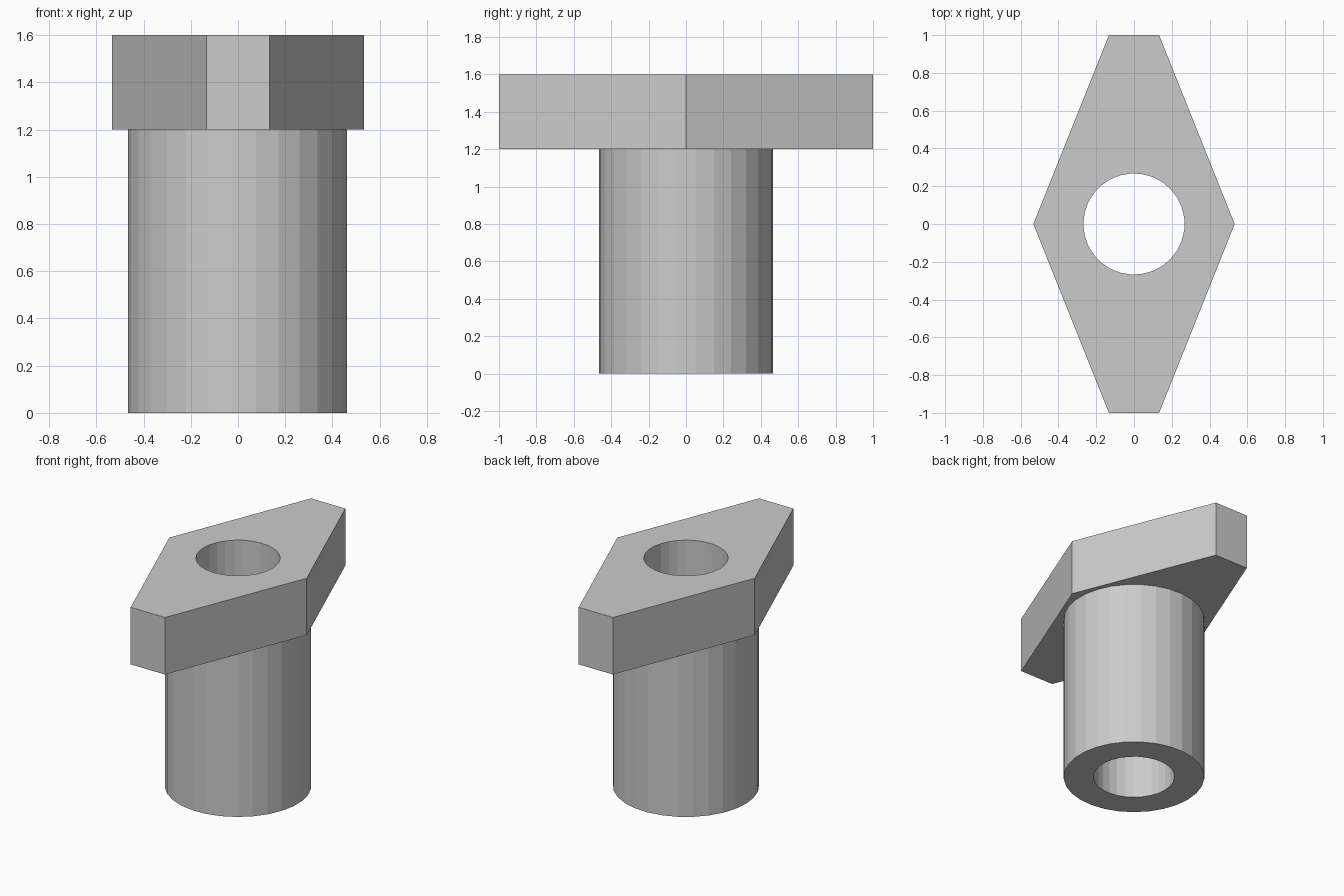
import bpy, bmesh
from math import cos, sin, tau, pi

if "Cube" in bpy.data.objects:
    bpy.data.objects.remove(bpy.data.objects["Cube"])

SIDES = 29


def ring(radius):
    # round profile with one corner on the -x axis
    return [(radius * cos(pi + tau * i / SIDES), radius * sin(pi + tau * i / SIDES))
            for i in range(SIDES)]


def prism(name, profile, z0, z1):
    bm = bmesh.new()
    face = bm.faces.new([bm.verts.new((x, y, z0)) for x, y in profile])
    top = bmesh.ops.extrude_face_region(bm, geom=[face])["geom"]
    bmesh.ops.translate(bm, vec=(0, 0, z1 - z0),
                        verts=[v for v in top if isinstance(v, bmesh.types.BMVert)])
    bmesh.ops.recalc_face_normals(bm, faces=bm.faces)
    mesh = bpy.data.meshes.new(name)
    bm.to_mesh(mesh)
    bm.free()
    obj = bpy.data.objects.new(name, mesh)
    bpy.context.collection.objects.link(obj)
    return obj


def combine(target, tool, operation):
    mod = target.modifiers.new(operation.lower(), 'BOOLEAN')
    mod.operation, mod.solver, mod.object = operation, 'EXACT', tool
    bpy.context.view_layer.objects.active = target
    bpy.ops.object.modifier_apply(modifier=mod.name)
    bpy.data.objects.remove(tool)


# Elongated six-sided flange
hexagon = [(-0.533, 0), (-0.133, -1), (0.133, -1), (0.533, 0), (0.133, 1), (-0.133, 1)]
bushing = prism("flanged_bushing", hexagon, 1.2, 1.6)

# Round shank, reaching into the flange
combine(bushing, prism("shank", ring(0.465), 0, 1.4), 'UNION')

# Through bore
combine(bushing, prism("bore_cutter", ring(0.268), -0.1, 1.7), 'DIFFERENCE')
